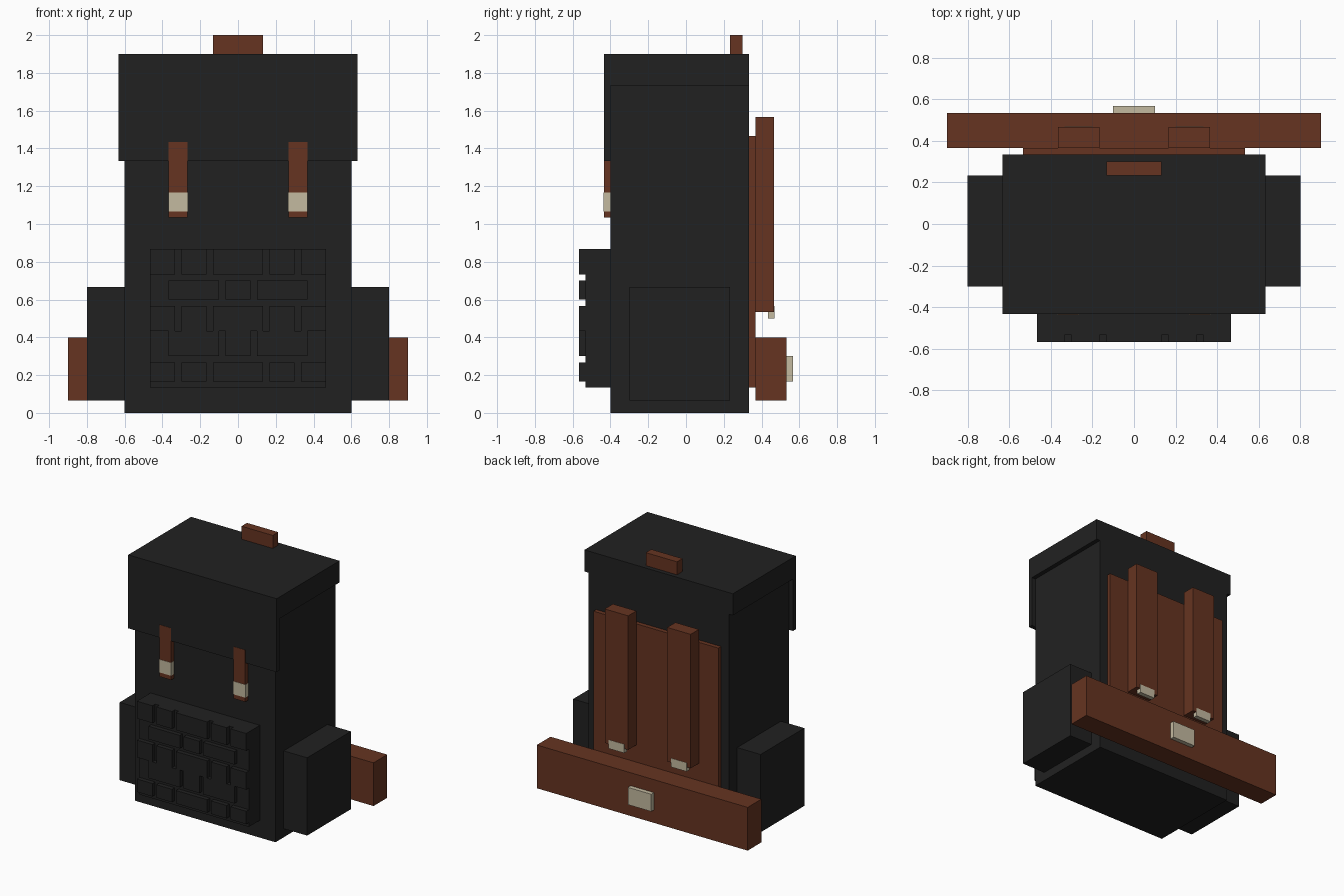
import bpy
import bmesh

old = bpy.data.objects.get("Cube")
if old:
    bpy.data.objects.remove(old, do_unlink=True)

U = 1 / 30        # every part sits on a grid of this size
PROUD = 0.06      # grid units a fitting stands clear of a flush surface


def material(name, rgb):
    mat = bpy.data.materials.new(name)
    mat.use_nodes = True
    mat.diffuse_color = (*rgb, 1)
    bsdf = mat.node_tree.nodes["Principled BSDF"]
    bsdf.inputs["Base Color"].default_value = (*rgb, 1)
    bsdf.inputs["Roughness"].default_value = 0.9
    return mat


BLACK = material("black_canvas", (0.0152, 0.0152, 0.0152))
BROWN = material("brown_leather", (0.133, 0.034, 0.015))
METAL = material("pale_buckle", (0.55, 0.49, 0.35))


def boxes(name, mat, spans):
    """One object from boxes given as ((x0, x1), (y0, y1), (z0, z1)) in grid units."""
    bm = bmesh.new()
    for span in spans:
        verts = bmesh.ops.create_cube(bm, size=1)["verts"]
        for v in verts:
            for axis, (lo, hi) in enumerate(span):
                v.co[axis] = (hi if v.co[axis] > 0 else lo) * U
    mesh = bpy.data.meshes.new(name)
    bm.to_mesh(mesh)
    bm.free()
    mesh.materials.append(mat)
    obj = bpy.data.objects.new(name, mesh)
    bpy.context.collection.objects.link(obj)
    return obj


def pair(name, mat, x, y, z):
    """A left part and its mirrored right part."""
    boxes("left_" + name, mat, [(x, y, z)])
    boxes("right_" + name, mat, [((-x[1], -x[0]), y, z)])


# Bag body, lid and side pockets
boxes("bag_body", BLACK, [((-18, 18), (-12, 10), (0, 52))])
boxes("lid_top", BLACK, [((-19, 19), (-13, 10), (52, 57))])
boxes("lid_front_flap", BLACK, [((-19, 19), (-13, -12), (40, 52))])
pair("side_pocket", BLACK, (18, 24), (-9, 7), (2, 20))

# Front pocket with rows of raised webbing
boxes("front_pocket", BLACK, [((-14, 14), (-16, -12), (4, 26))])
FIVE = [(-14, -10), (-9, -5), (-4, 4), (5, 9), (10, 14)]
THREE = [(-11, -3), (-2, 2), (3, 11)]
ROWS = [(FIVE, (22, 26)), (THREE, (18, 21)), (FIVE, (13, 17)),
        (THREE, (9, 13)), (FIVE, (5, 8))]
for i, (columns, z) in enumerate(ROWS):
    boxes(f"webbing_row_{i + 1}", BLACK, [(x, (-17, -16), z) for x in columns])

# Lid straps and their buckles
pair("lid_strap", BROWN, (8, 11), (-13 - PROUD, -12), (31, 43))
pair("lid_buckle", METAL, (8 - PROUD, 11 + PROUD), (-13 - 2 * PROUD, -12), (32, 35))

# Carry handle
boxes("carry_handle", BROWN, [((-4, 4), (7, 9), (57, 60))])

# Back panel, shoulder straps and strap buckles
boxes("back_panel", BROWN, [((-16, 16), (10, 11), (4, 44))])
pair("shoulder_strap", BROWN, (5, 11), (11, 14), (16, 47))
pair("shoulder_buckle", METAL, (6, 10), (13, 14 + PROUD), (15, 17))

# Hip belt
boxes("hip_belt", BROWN, [((-27, 27), (11, 16), (2, 12))])
boxes("hip_belt_buckle", METAL, [((-3, 3), (16, 17), (5, 9))])
